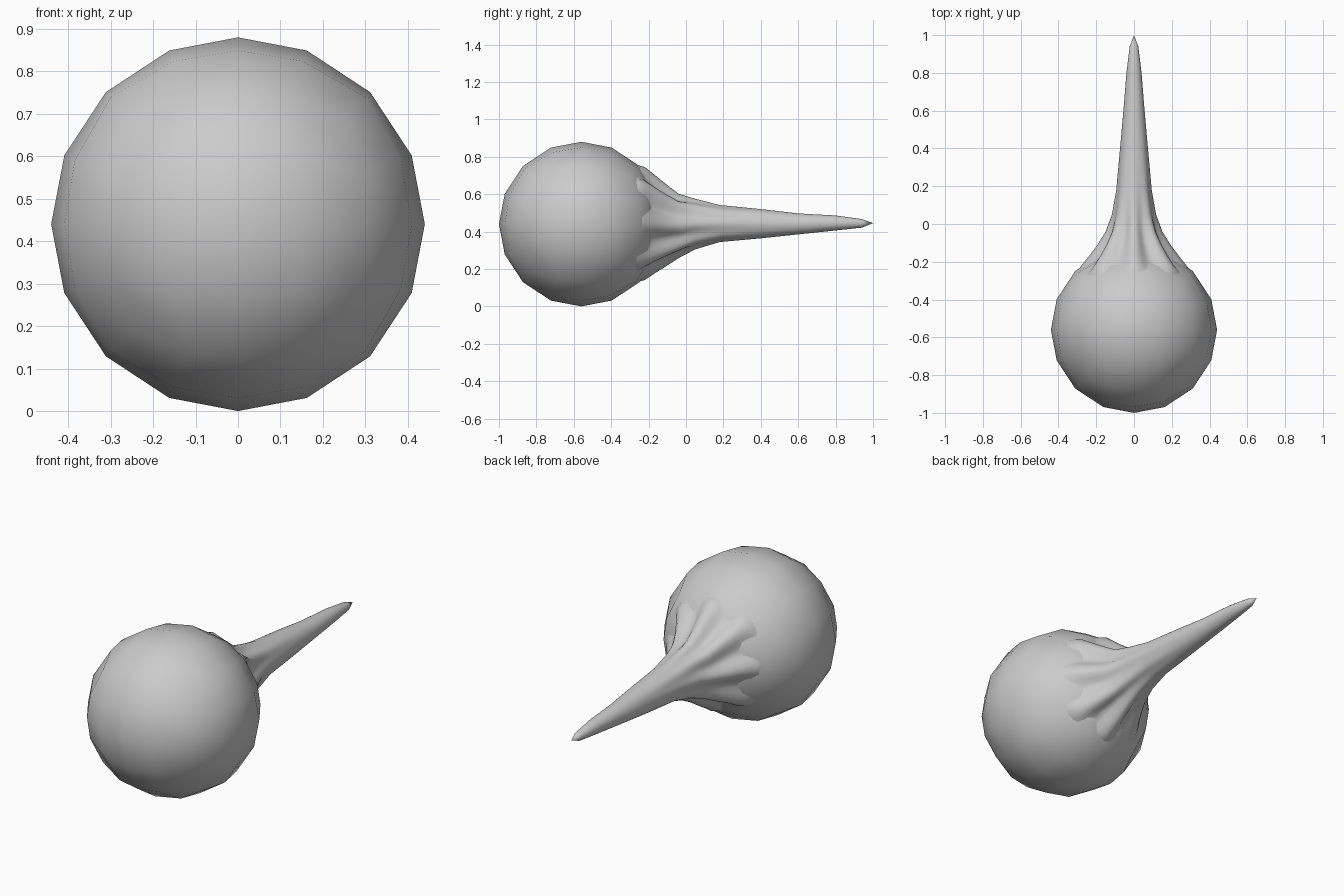
import bpy, bmesh, math
from mathutils import Vector

if "Cube" in bpy.data.objects:
    bpy.data.objects.remove(bpy.data.objects["Cube"])

R, CENTRE = 0.44, Vector((0, -0.56, 0.44))


def finish(bm, name):
    bmesh.ops.recalc_face_normals(bm, faces=bm.faces)
    for f in bm.faces:
        f.smooth = True
    me = bpy.data.meshes.new(name)
    bm.to_mesh(me)
    bm.free()
    ob = bpy.data.objects.new(name, me)
    bpy.context.collection.objects.link(ob)
    return ob


# Body: cube divided into 4 x 4 squares per side and blown up to a ball
bm = bmesh.new()
bmesh.ops.create_cube(bm, size=2)
bmesh.ops.subdivide_edges(bm, edges=bm.edges[:], cuts=3, use_grid_fill=True)
for v in bm.verts:
    # pull the points towards even spacing before projecting
    p = Vector([math.tan(c * math.pi / 4 * 0.96) if abs(c) < 1 else c for c in v.co])
    v.co = CENTRE + p.normalized() * R
finish(bm, "round_body")

# Tail stations: y, centre z, half width, half height, fold depth
STATIONS = [
    (-0.31, 0.440, 0.315, 0.315, 0.00),
    (-0.26, 0.443, 0.308, 0.313, 0.06),
    (-0.22, 0.443, 0.278, 0.302, 0.16),
    (-0.17, 0.440, 0.238, 0.265, 0.20),
    (-0.11, 0.434, 0.193, 0.222, 0.20),
    (-0.04, 0.430, 0.150, 0.172, 0.16),
    (0.05, 0.440, 0.117, 0.135, 0.09),
    (0.18, 0.443, 0.094, 0.099, 0.03),
    (0.40, 0.442, 0.074, 0.078, 0.00),
    (0.60, 0.441, 0.056, 0.056, 0.00),
    (0.80, 0.446, 0.040, 0.040, 0.00),
    (0.94, 0.444, 0.023, 0.023, 0.00),
]
SIDES, FOLDS = 64, 8

# Tail: lofted spike whose flared root has folds lying over the body
bm = bmesh.new()
rings = []
for y, cz, rx, rz, depth in STATIONS:
    ring = []
    for i in range(SIDES):
        a = 2 * math.pi * i / SIDES
        k = 1 - depth * (1 - math.cos(FOLDS * a)) / 2
        ring.append(bm.verts.new((rx * k * math.cos(a), y, cz + rz * k * math.sin(a))))
    rings.append(ring)
for lo, hi in zip(rings, rings[1:]):
    for i in range(SIDES):
        j = (i + 1) % SIDES
        bm.faces.new((lo[i], lo[j], hi[j], hi[i]))
tip = bm.verts.new((0, 1.0, 0.445))
for i in range(SIDES):
    bm.faces.new((rings[-1][i], rings[-1][(i + 1) % SIDES], tip))
finish(bm, "folded_tail")
